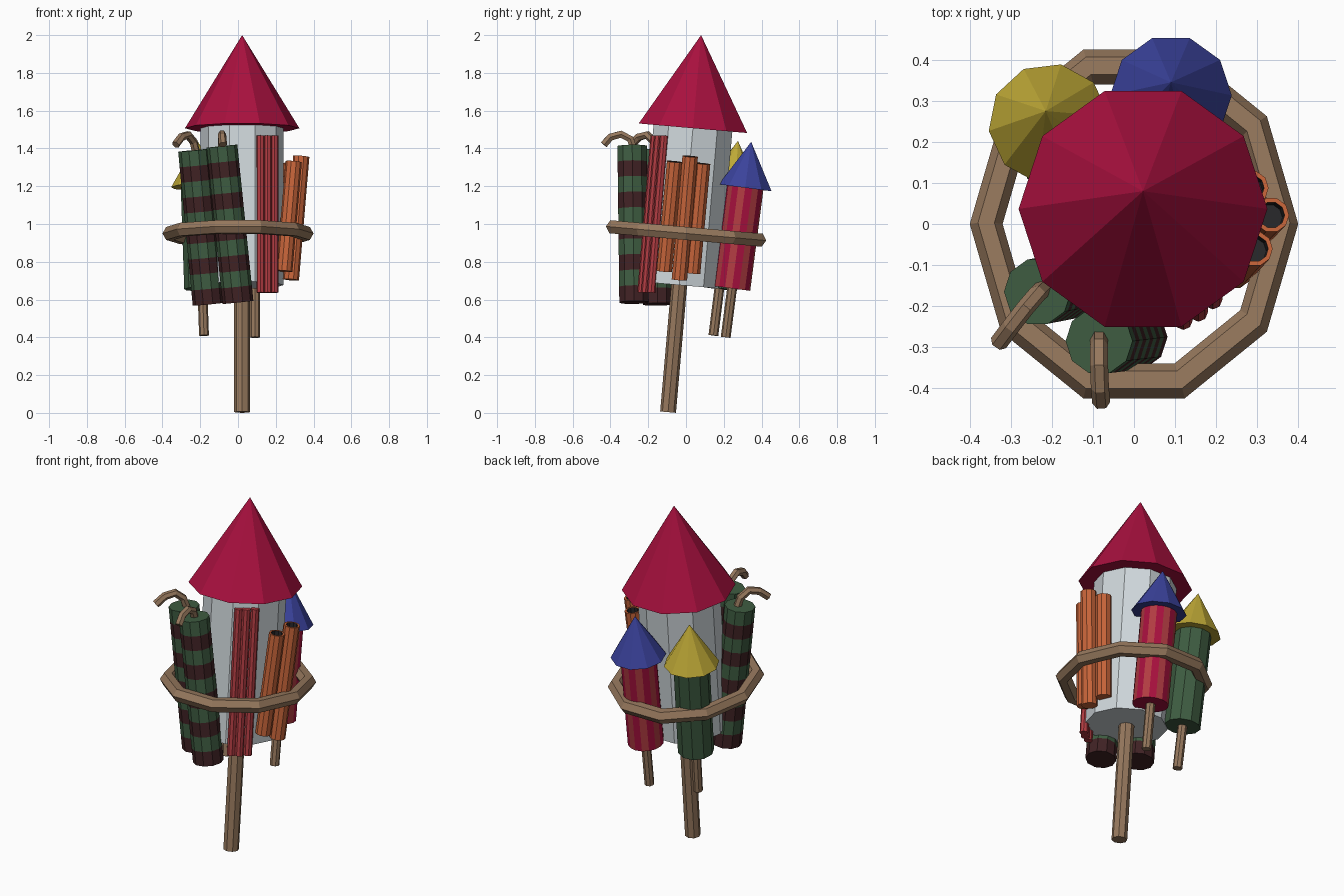
import bpy, bmesh, math
from mathutils import Vector

cube = bpy.data.objects.get("Cube")
if cube:
    bpy.data.objects.remove(cube, do_unlink=True)


def srgb(*rgb):
    return [(c / 255 / 12.92) if c < 11 else ((c / 255 + 0.055) / 1.055) ** 2.4 for c in rgb] + [1]


def material(name, *rgb):
    m = bpy.data.materials.new(name)
    m.use_nodes = True
    m.diffuse_color = srgb(*rgb)
    m.node_tree.nodes["Principled BSDF"].inputs["Base Color"].default_value = srgb(*rgb)
    return m


CRIMSON = material("crimson", 168, 16, 62)
BLUE = material("blue", 58, 66, 155)
YELLOW = material("yellow", 190, 168, 54)
WHITE = material("pale grey", 208, 216, 220)
GREEN = material("dark green", 62, 92, 65)
MAROON = material("dark maroon", 64, 34, 36)
WOOD = material("wood", 150, 120, 93)
ORANGE = material("orange", 200, 101, 58)
RED = material("light red", 178, 60, 66)
BLACK = material("soot", 40, 40, 42)


def lathe(name, a, b, profile, colours, sides=10, phase=0.0):
    """Turn (radius, fraction) points round the axis a-b; one colour per
    profile segment, a pair of colours alternates round the sides."""
    a, b = Vector(a), Vector(b)
    axis = b - a
    turn = Vector((0, 0, 1)).rotation_difference(axis)
    mats = []
    bm = bmesh.new()
    rings = []
    for r, t in profile:
        ring = []
        for i in range(sides if r else 1):
            ang = phase + math.tau * i / sides
            ring.append(bm.verts.new(a + axis * t + turn @ Vector((r * math.cos(ang), r * math.sin(ang), 0))))
        rings.append(ring)
    for lo, hi, col in zip(rings, rings[1:], colours):
        pair = col if isinstance(col, tuple) else (col,)
        for i in range(sides):
            j = (i + 1) % sides
            corners = [lo[i % len(lo)], lo[j % len(lo)], hi[j % len(hi)], hi[i % len(hi)]]
            face = bm.faces.new(list(dict.fromkeys(corners)))
            m = pair[i % len(pair)]
            if m not in mats:
                mats.append(m)
            face.material_index = mats.index(m)
    bmesh.ops.recalc_face_normals(bm, faces=bm.faces)
    me = bpy.data.meshes.new(name)
    bm.to_mesh(me)
    bm.free()
    for m in mats:
        me.materials.append(m)
    ob = bpy.data.objects.new(name, me)
    bpy.context.collection.objects.link(ob)
    return ob


def rocket(name, bottom, tip, base, neck, radii, body, nose, sides=10, phase=0.0):
    stick_r, body_r, nose_r = radii
    lathe(name + "_stick", bottom, tip, [(0, 0), (stick_r, 0), (stick_r, base + 0.02)], [WOOD] * 2, 8)
    lathe(name + "_body", bottom, tip, [(0, base), (body_r, base), (body_r, neck + 0.003)],
          [body[0] if isinstance(body, tuple) else body, body], sides, phase)
    lathe(name + "_nose", bottom, tip, [(0, neck), (nose_r, neck), (0, 1)], [nose] * 2, 10, phase)


# Rockets
rocket("main_rocket", (0.022, -0.095, 0.004), (0.022, 0.08, 2), 0.337, 0.753,
       (0.042, 0.22, 0.303), WHITE, CRIMSON)
rocket("blue_rocket", (0.09, 0.21, 0.4), (0.09, 0.345, 1.435), 0.25, 0.765,
       (0.026, 0.097, 0.148), (CRIMSON, RED), BLUE, 16)
rocket("yellow_rocket", (-0.18, 0.145, 0.41), (-0.215, 0.275, 1.44), 0.24, 0.765,
       (0.026, 0.097, 0.148), GREEN, YELLOW, 10, 0.12)

# Striped sticks with bent fuses
bands = [(0, 0)] + [(0.082, k / 10) for k in range(11)] + [(0, 1)]
band_colours = [MAROON] + [MAROON, GREEN] * 5 + [GREEN]
striped = {
    "front": ((0.0, -0.275, 0.585), (-0.085, -0.285, 1.412),
              [(-0.085, -0.275, 1.39), (-0.085, -0.295, 1.45), (-0.085, -0.345, 1.475),
               (-0.083, -0.4, 1.46), (-0.08, -0.435, 1.42)]),
    "side": ((-0.158, -0.15, 0.575), (-0.235, -0.165, 1.39),
             [(-0.22, -0.155, 1.37), (-0.235, -0.17, 1.435), (-0.265, -0.205, 1.472),
              (-0.3, -0.25, 1.46), (-0.33, -0.29, 1.42)]),
}
for side, (low, high, path) in striped.items():
    lathe(side + "_striped_stick", low, high, bands, band_colours)
    cu = bpy.data.curves.new(side + "_fuse", "CURVE")
    cu.dimensions = "3D"
    cu.bevel_depth = 0.022
    cu.bevel_resolution = 1
    cu.use_fill_caps = True
    sp = cu.splines.new("POLY")
    sp.points.add(len(path) - 1)
    for point, co in zip(sp.points, path):
        point.co = (*co, 1)
    sp.use_smooth = False
    cu.materials.append(WOOD)
    bpy.context.collection.objects.link(bpy.data.objects.new(side + "_fuse", cu))

# Open orange tubes
tube = [(0, 0), (0.043, 0), (0.043, 1), (0.032, 1), (0.032, 0.9), (0, 0.9)]
for i, (low, high) in enumerate([((0.245, -0.115, 0.75), (0.295, -0.06, 1.33)),
                                 ((0.28, -0.035, 0.705), (0.335, 0.022, 1.358)),
                                 ((0.24, 0.035, 0.74), (0.285, 0.088, 1.32))]):
    lathe(f"orange_tube_{i + 1}", low, high, tube, [ORANGE] * 3 + [BLACK] * 2)

# Thin red sticks
for i, (x, y) in enumerate([(0.12, -0.235), (0.157, -0.215), (0.192, -0.185)]):
    lathe(f"red_stick_{i + 1}", (x, y, 0.637), (x, y + 0.07, 1.468),
          [(0, 0), (0.023, 0), (0.023, 1), (0, 1)], [RED] * 3, 8)

# Binding hoop
bpy.ops.mesh.primitive_torus_add(major_segments=10, minor_segments=6, major_radius=0.36, minor_radius=0.04,
                                 location=(0, 0, 0.95), rotation=(-0.088, 0, 0))
hoop = bpy.context.object
hoop.name = "hoop"
hoop.scale.y = 1.12
hoop.data.materials.append(WOOD)
